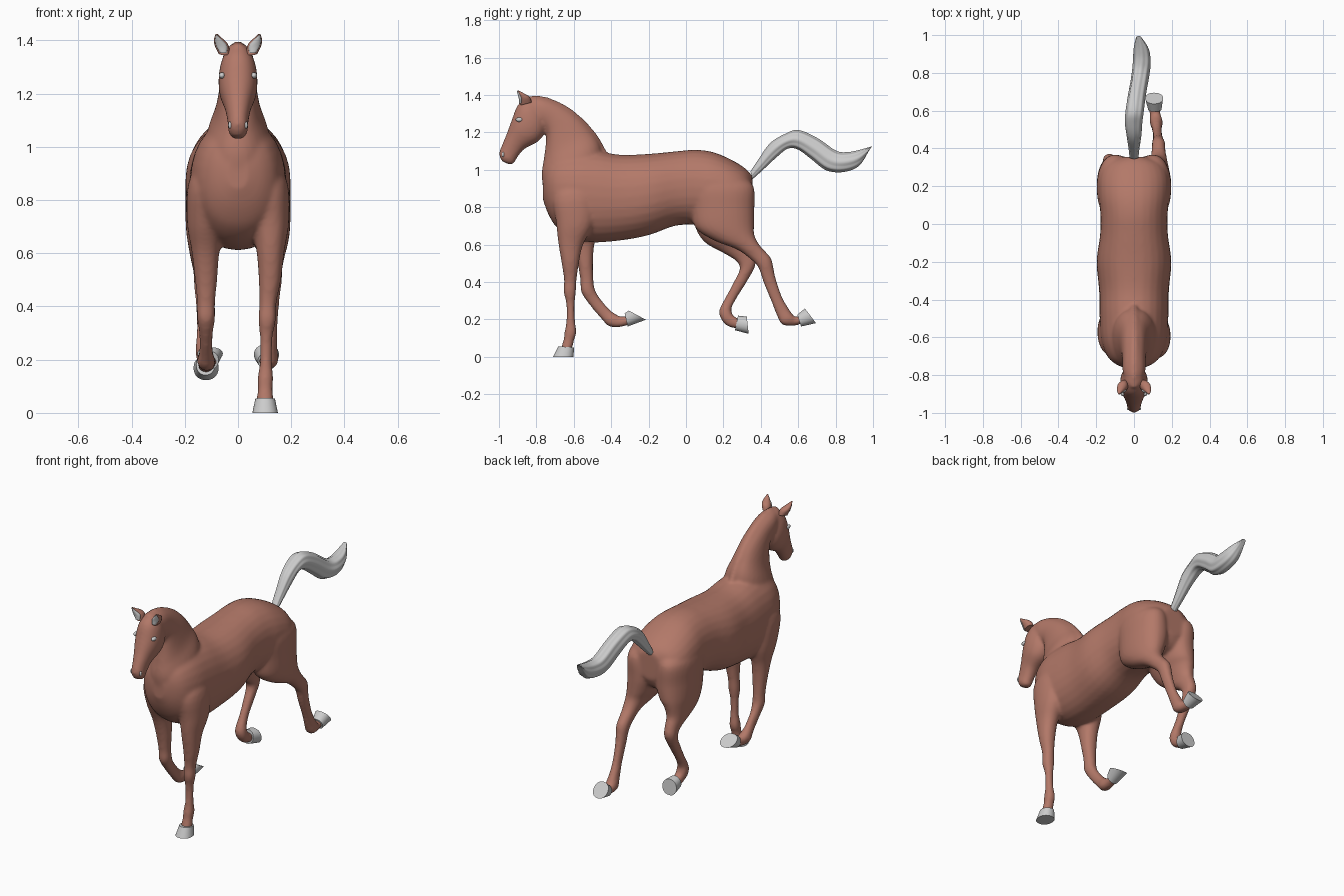
import bpy, bmesh, math

brown = bpy.data.materials.new("coat_brown")
brown.diffuse_color = (0.45, 0.19, 0.14, 1)


def spline(secs, steps):
    """Catmull-Rom interpolation between cross-sections."""
    out = []
    for i in range(len(secs) - 1):
        a, b, c, d = (secs[min(max(i + k, 0), len(secs) - 1)] for k in (-1, 0, 1, 2))
        for s in range(steps):
            t = s / steps
            out.append([0.5 * (2 * q + (r - p) * t + (2 * p - 5 * q + 4 * r - w) * t * t
                               + (3 * q - p - 3 * r + w) * t ** 3)
                        for p, q, r, w in zip(a, b, c, d)])
    return out + [secs[-1]]


def loft(bm, secs, sides=28, steps=4, side=1, ridges=0, depth=0):
    """Skin oval sections; each is (y1, z1, y2, z2, half width, x): two profile edges."""
    rings = []
    for y1, z1, y2, z2, hw, x in spline(secs, steps):
        ring = []
        for k in range(sides):
            a = 2 * math.pi * k / sides
            r = 1 + depth * math.cos(ridges * a)
            u, v = (math.copysign(abs(f(a)) ** 0.92, f(a)) * r for f in (math.cos, math.sin))
            ring.append(bm.verts.new((side * (x + hw * v),
                                      (y1 + y2) / 2 + u * (y1 - y2) / 2,
                                      (z1 + z2) / 2 + u * (z1 - z2) / 2)))
        rings.append(ring)
    faces = []
    for p, q in zip(rings, rings[1:]):
        for k in range(sides):
            j = (k + 1) % sides
            f = bm.faces.new((p[k], p[j], q[j], q[k]))
            f.smooth = True
            faces.append(f)
    faces += [bm.faces.new(rings[0]), bm.faces.new(rings[-1])]
    bmesh.ops.recalc_face_normals(bm, faces=faces)


def finish(name, bm, mat=None):
    me = bpy.data.meshes.new(name)
    bm.to_mesh(me)
    bm.free()
    ob = bpy.data.objects.new(name, me)
    bpy.context.collection.objects.link(ob)
    if mat:
        me.materials.append(mat)
    return ob


def part(name, secs, mat=None, **kw):
    bm = bmesh.new()
    loft(bm, secs, **kw)
    return finish(name, bm, mat)


def ball(name, loc, scale, mat=None):
    bm = bmesh.new()
    bmesh.ops.create_uvsphere(bm, u_segments=16, v_segments=10, radius=1)
    for f in bm.faces:
        f.smooth = True
    ob = finish(name, bm, mat)
    ob.location, ob.scale = loc, scale


# Trunk: top edge and belly edge along y
trunk = [(-.765, .96, -.765, .84, .04, 0), (-.745, 1.02, -.735, .76, .10, 0),
         (-.70, 1.07, -.69, .69, .145, 0), (-.61, 1.10, -.61, .635, .175, 0),
         (-.48, 1.10, -.50, .612, .182, 0), (-.35, 1.08, -.35, .622, .185, 0),
         (-.20, 1.085, -.20, .65, .198, 0), (-.06, 1.098, -.06, .70, .18, 0),
         (.05, 1.107, .05, .705, .178, 0), (.15, 1.093, .15, .70, .188, 0),
         (.25, 1.05, .25, .71, .185, 0), (.32, 1.005, .32, .74, .15, 0),
         (.355, .965, .355, .80, .07, 0)]

# Neck: throat edge and crest edge
neck = [(-.76, .88, -.44, 1.02, .13, 0), (-.772, .97, -.455, 1.13, .115, 0),
        (-.76, 1.06, -.505, 1.21, .085, 0), (-.75, 1.14, -.58, 1.29, .07, 0),
        (-.75, 1.20, -.68, 1.355, .062, 0), (-.79, 1.24, -.77, 1.388, .06, 0),
        (-.83, 1.27, -.84, 1.39, .045, 0)]
mane = [(-.46, 1.04, -.42, 1.09, .022, 0), (-.54, 1.17, -.485, 1.20, .026, 0),
        (-.63, 1.27, -.60, 1.315, .026, 0), (-.73, 1.32, -.715, 1.378, .026, 0),
        (-.80, 1.32, -.80, 1.397, .028, 0), (-.86, 1.34, -.868, 1.387, .024, 0)]

# Head: face edge and jaw edge
head = [(-.845, 1.392, -.77, 1.32, .045, 0), (-.90, 1.345, -.748, 1.225, .07, 0),
        (-.932, 1.265, -.785, 1.155, .071, 0), (-.96, 1.19, -.865, 1.11, .05, 0),
        (-.985, 1.13, -.905, 1.06, .039, 0), (-1.0, 1.085, -.922, 1.032, .036, 0),
        (-.985, 1.045, -.945, 1.028, .02, 0)]

# Forelegs: front edge and back edge
planted_foreleg = [(-.64, .98, -.52, 1.0, .04, .08), (-.71, .86, -.48, .88, .075, .11),
                   (-.695, .72, -.49, .72, .07, .122), (-.683, .61, -.55, .60, .052, .122),
                   (-.665, .50, -.572, .50, .042, .12), (-.652, .41, -.585, .41, .032, .112),
                   (-.655, .35, -.588, .35, .033, .110), (-.64, .28, -.595, .28, .024, .106),
                   (-.64, .19, -.593, .19, .023, .105), (-.65, .13, -.585, .13, .030, .103),
                   (-.655, .09, -.60, .085, .028, .102), (-.67, .045, -.605, .045, .034, .102)]
raised_foreleg = [(-.64, .98, -.52, 1.0, .04, .08), (-.70, .86, -.47, .88, .075, .11),
                  (-.66, .72, -.46, .72, .07, .122), (-.61, .61, -.49, .60, .052, .122),
                  (-.58, .50, -.497, .50, .042, .12), (-.565, .41, -.495, .42, .034, .12),
                  (-.56, .345, -.49, .37, .034, .12), (-.51, .27, -.465, .32, .025, .12),
                  (-.455, .205, -.41, .255, .025, .12), (-.415, .165, -.375, .228, .034, .12),
                  (-.365, .157, -.345, .215, .029, .115), (-.30, .172, -.31, .222, .03, .108)]

# Hind legs: front edge and back edge
rump = [(.08, 1.02, .30, .97, .05, .08), (.02, .92, .362, .91, .09, .10),
        (.025, .80, .366, .79, .102, .095)]
stretched_hindleg = rump + [
    (.05, .69, .364, .70, .088, .108), (.15, .622, .366, .65, .066, .122),
    (.27, .575, .39, .602, .046, .13), (.345, .522, .425, .563, .037, .13),
    (.388, .475, .458, .52, .035, .13), (.413, .40, .476, .435, .028, .127),
    (.452, .305, .51, .33, .024, .124), (.486, .22, .545, .265, .028, .12),
    (.51, .175, .572, .225, .035, .118), (.56, .164, .592, .213, .030, .112),
    (.62, .175, .61, .222, .03, .108)]
bent_hindleg = rump + [
    (.05, .69, .364, .70, .088, .108), (.10, .612, .355, .66, .066, .122),
    (.19, .56, .345, .60, .048, .13), (.265, .515, .362, .55, .038, .13),
    (.288, .47, .372, .49, .035, .13), (.255, .40, .325, .40, .028, .13),
    (.215, .325, .272, .315, .024, .13), (.178, .25, .244, .262, .031, .128),
    (.188, .20, .245, .238, .034, .126), (.225, .162, .252, .222, .029, .122),
    (.28, .15, .285, .20, .03, .12)]

# Coat: all fleshy parts fused into one smooth skin
skin = bmesh.new()
for secs, side in ((trunk, 1), (neck, 1), (mane, 1), (head, 1), (planted_foreleg, 1),
                   (raised_foreleg, -1), (stretched_hindleg, 1), (bent_hindleg, -1)):
    loft(skin, secs, side=side)
body = finish("horse_body", skin, brown)
fuse = body.modifiers.new("fuse", 'REMESH')
fuse.mode, fuse.voxel_size, fuse.use_smooth_shade = 'VOXEL', 0.009, True
soft = body.modifiers.new("soften", 'SMOOTH')
soft.factor, soft.iterations = 0.5, 10

# Hooves: coronet to sole, toe edge and heel edge
hooves = {
    "planted_fore_hoof": (1, [(-.682, .056, -.598, .05, .037, .102),
                              (-.710, 0, -.602, 0, .048, .102)]),
    "raised_fore_hoof": (-1, [(-.312, .162, -.328, .232, .035, .108),
                              (-.215, .198, -.305, .247, .048, .105)]),
    "stretched_hind_hoof": (1, [(.615, .162, .595, .225, .035, .11),
                                (.695, .180, .636, .258, .047, .107)]),
    "bent_hind_hoof": (-1, [(.262, .142, .278, .22, .035, .122),
                            (.335, .123, .325, .215, .047, .12)])}
for name, (side, secs) in hooves.items():
    part(name, secs, side=side, steps=2)

# Tail: streaming behind in an S curve
part("tail", [(.345, .99, .355, .95, .022, 0), (.385, 1.05, .405, .995, .027, 0),
              (.45, 1.14, .485, 1.07, .037, 0), (.53, 1.19, .545, 1.115, .044, -.002),
              (.60, 1.21, .60, 1.11, .046, .004), (.70, 1.168, .67, 1.06, .045, .016),
              (.80, 1.10, .75, 1.0, .045, .032), (.865, 1.092, .84, .99, .045, .041),
              (.93, 1.105, .925, 1.022, .038, .038), (.995, 1.125, .98, 1.105, .014, .025)],
     sides=40, steps=5, ridges=8, depth=.05)

# Ears with pale insides, eyes and nostrils on both sides
for side, label in ((1, "right"), (-1, "left")):
    part("ear_" + label, [(-.885, 1.345, -.825, 1.36, .022, .052),
                          (-.886, 1.375, -.836, 1.39, .026, .062),
                          (-.893, 1.402, -.866, 1.408, .017, .073),
                          (-.902, 1.425, -.897, 1.425, .003, .081)], brown, side=side, sides=16)
    part("inner_ear_" + label, [(-.892, 1.352, -.87, 1.36, .014, .055),
                                (-.893, 1.375, -.87, 1.385, .021, .062),
                                (-.899, 1.400, -.88, 1.405, .013, .073),
                                (-.904, 1.421, -.898, 1.421, .002, .081)], side=side, sides=16)
    ball("eye_" + label, (side * .060, -.892, 1.268), (.012, .019, .012))
    ball("nostril_" + label, (side * .029, -.978, 1.082), (.008, .007, .014))
